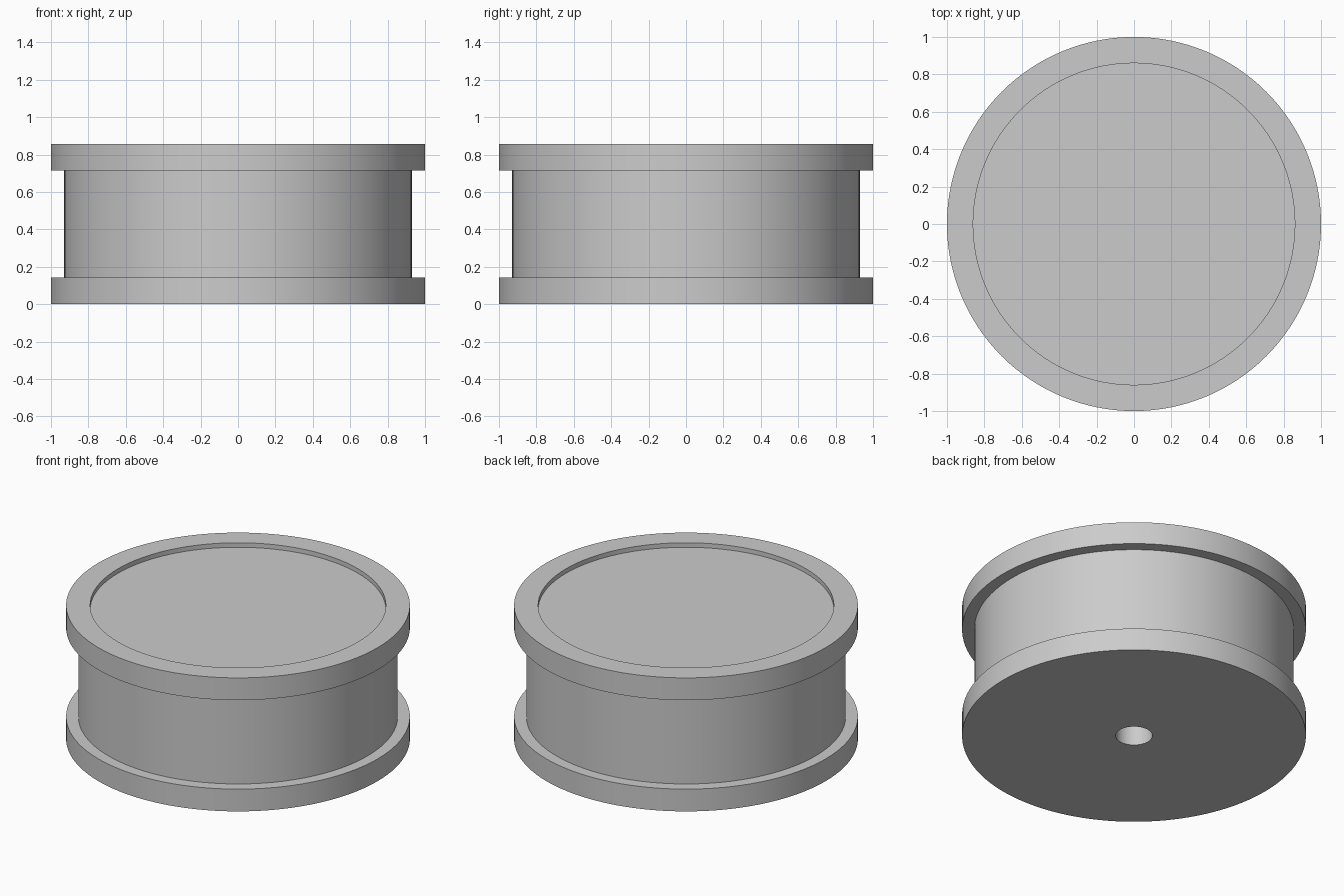
import bpy
import bmesh
import math

SEGMENTS = 128
R_FLANGE, R_BODY, R_RECESS, R_BORE = 1.0, 0.929, 0.86, 0.107
HEIGHT, FLANGE, RECESS, BORE_DEPTH = 0.857, 0.143, 0.029, 0.57

cube = bpy.data.objects.get("Cube")
if cube:
    bpy.data.objects.remove(cube, do_unlink=True)

grey = bpy.data.materials.new("plain grey")
grey.use_nodes = True
colour = (0.6, 0.6, 0.6, 1)
grey.diffuse_color = colour
grey.node_tree.nodes["Principled BSDF"].inputs["Base Color"].default_value = colour


def lathe(name, profile):
    """Revolve (radius, height) points about z; the ends close with flat caps."""
    bm = bmesh.new()
    rings = []
    for r, z in profile:
        angles = [math.tau * i / SEGMENTS for i in range(SEGMENTS)]
        rings.append([bm.verts.new((r * math.cos(a), r * math.sin(a), z)) for a in angles])
    for low, high in zip(rings, rings[1:]):
        for i in range(SEGMENTS):
            j = (i + 1) % SEGMENTS
            bm.faces.new((low[i], low[j], high[j], high[i]))
    bm.faces.new(rings[0][::-1])
    bm.faces.new(rings[-1])
    bmesh.ops.recalc_face_normals(bm, faces=bm.faces)
    mesh = bpy.data.meshes.new(name)
    bm.to_mesh(mesh)
    bm.free()
    mesh.materials.append(grey)
    obj = bpy.data.objects.new(name, mesh)
    bpy.context.collection.objects.link(obj)
    bpy.ops.object.select_all(action="DESELECT")
    obj.select_set(True)
    bpy.context.view_layer.objects.active = obj
    bpy.ops.object.shade_smooth_by_angle(angle=math.radians(30))
    return obj


# Flanged spool: blind bore below, two flanges round a drum, shallow dish on top
lathe("flanged_spool", [
    (R_BORE, BORE_DEPTH), (R_BORE, 0),
    (R_FLANGE, 0), (R_FLANGE, FLANGE),
    (R_BODY, FLANGE), (R_BODY, HEIGHT - FLANGE),
    (R_FLANGE, HEIGHT - FLANGE), (R_FLANGE, HEIGHT),
    (R_RECESS, HEIGHT), (R_RECESS, HEIGHT - RECESS),
])
